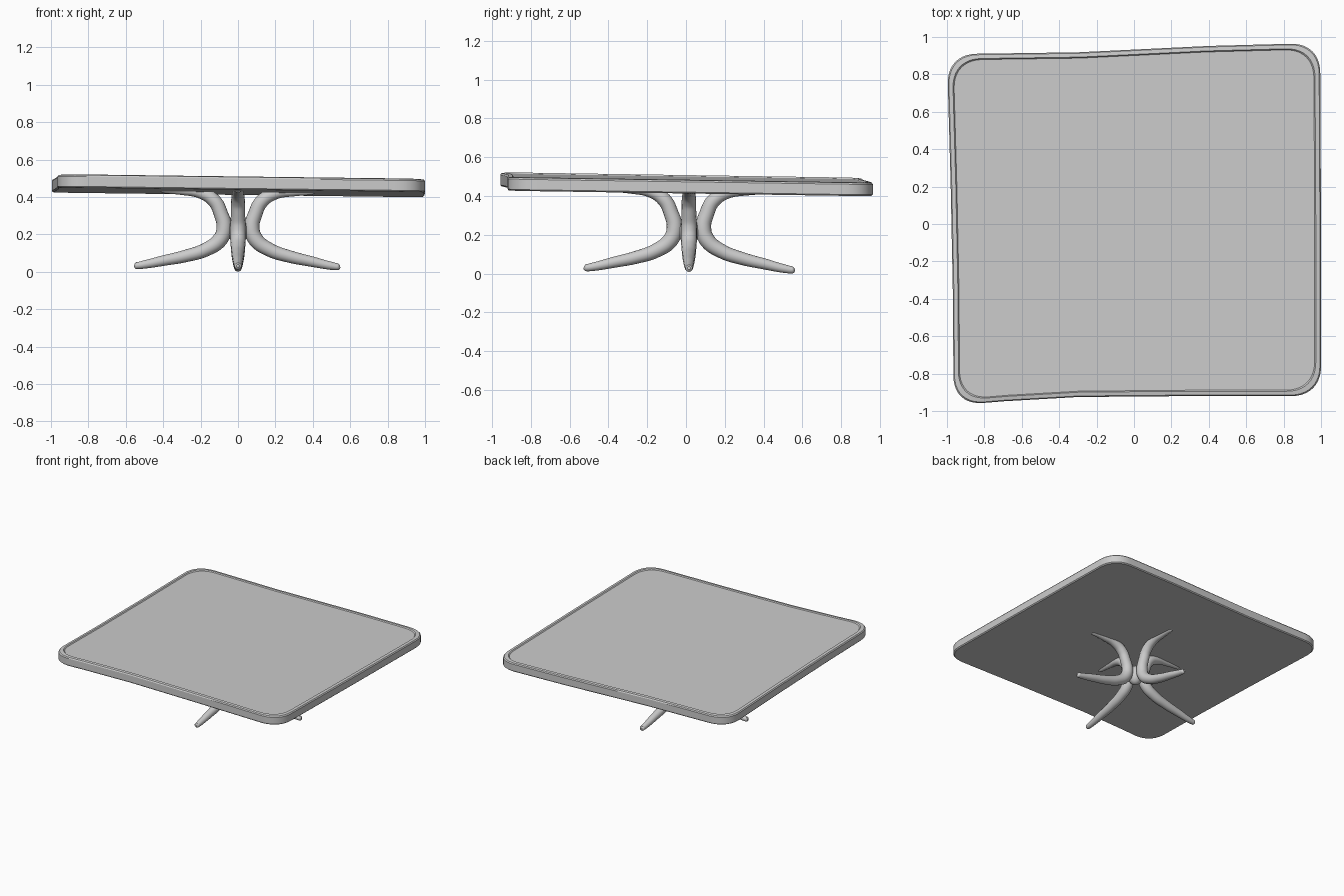
import bpy, bmesh, math
from mathutils import Vector

if "Cube" in bpy.data.objects:
    bpy.data.objects.remove(bpy.data.objects["Cube"])


def link(name, data):
    ob = bpy.data.objects.new(name, data)
    bpy.context.collection.objects.link(ob)
    bpy.ops.object.select_all(action='DESELECT')
    ob.select_set(True)
    bpy.context.view_layer.objects.active = ob
    return ob


def rounded(prev, corner, nxt, r, n=10):
    """Arc-like fillet across one corner of the outline."""
    a = corner + (prev - corner).normalized() * r
    b = corner + (nxt - corner).normalized() * r
    k = 0.13  # blend so the quadratic bows out like a circle
    pts = []
    for i in range(n + 1):
        t = i / n
        q = a.lerp(b, t)
        pts.append(a * (1 - t) ** 2 + corner * 2 * t * (1 - t) + b * t * t
                   - (corner - q) * k * t * (1 - t))
    return pts


# Table top: slightly crooked rounded square, counter-clockwise; corners flagged
outline = [((-0.965, -0.97), 1), ((-0.70, -0.948), 0), ((-0.30, -0.925), 0), ((0.3, -0.92), 0),
           ((1.0, -0.92), 1), ((1.0, 0.0), 0), ((0.995, 0.968), 1), ((0.4, 0.952), 0),
           ((-0.3, 0.918), 0), ((-1.0, 0.908), 1), ((-0.98, 0.2), 0), ((-0.968, -0.4), 0)]
pts = []
for i, (p, is_corner) in enumerate(outline):
    p = Vector(p)
    if is_corner:
        pts += rounded(Vector(outline[i - 1][0]), p,
                       Vector(outline[(i + 1) % len(outline)][0]), 0.16)
    else:
        pts.append(p)

# Rings from underside, up the edge, over the thin lip and into the shallow recess
rings = [(0.993, 0.0), (1.0, 0.007), (1.0, 0.060), (0.994, 0.068), (0.972, 0.071), (0.966, 0.064)]
bm = bmesh.new()
loops = []
for s, h in rings:
    loops.append([bm.verts.new((x * s, y * s, 0.425 - 0.012 * x - 0.015 * y + h)) for x, y in pts])
n = len(pts)
for lo, hi in zip(loops, loops[1:]):
    for i in range(n):
        j = (i + 1) % n
        bm.faces.new((lo[i], lo[j], hi[j], hi[i]))
bm.faces.new(loops[0][::-1])
bm.faces.new(loops[-1])
bmesh.ops.recalc_face_normals(bm, faces=bm.faces)
mesh = bpy.data.meshes.new("table_top")
bm.to_mesh(mesh)
bm.free()
link("table_top", mesh)
bpy.ops.object.shade_smooth_by_angle(angle=math.radians(30))

# Branch-like legs: (distance from centre, height, thickness) from foot to upper arm tip
path = [(0.555, 0.026, 0.008), (0.545, 0.025, 0.018), (0.50, 0.031, 0.022), (0.40, 0.053, 0.028),
        (0.28, 0.080, 0.033), (0.17, 0.117, 0.037), (0.095, 0.172, 0.041), (0.074, 0.235, 0.041),
        (0.092, 0.310, 0.038), (0.127, 0.378, 0.037), (0.20, 0.420, 0.031),
        (0.30, 0.432, 0.025), (0.40, 0.434, 0.018), (0.425, 0.436, 0.006)]


def leg(name, angle, stretch, drop):
    cu = bpy.data.curves.new(name, 'CURVE')
    cu.dimensions = '3D'
    cu.bevel_depth = 1.0
    cu.bevel_resolution = 6
    cu.resolution_u = 6
    cu.use_fill_caps = True
    sp = cu.splines.new('BEZIER')
    sp.bezier_points.add(len(path) - 1)
    for bp, (d, z, r) in zip(sp.bezier_points, path):
        d = d if d < 0.13 else 0.13 + (d - 0.13) * stretch
        x, y = d * math.cos(angle), d * math.sin(angle)
        z += drop * min(d / 0.5, 1) if z < 0.2 else -0.012 * x - 0.015 * y
        bp.co = (x, y + 0.015, z)
        bp.radius = r
        bp.handle_left_type = bp.handle_right_type = 'AUTO'
    link(name, cu)
    bpy.ops.object.convert(target='MESH')
    bpy.ops.object.shade_smooth_by_angle(angle=math.radians(50))


for name, angle, stretch, drop in [("right_leg", 0, 0.98, 0.002), ("back_leg", 90, 0.98, -0.006),
                                   ("left_leg", 180, 1.0, 0.008), ("front_leg", 270, 0.97, 0.005)]:
    leg(name, math.radians(angle), stretch, drop)

# Joint where the four legs meet
bpy.ops.mesh.primitive_uv_sphere_add(segments=24, ring_count=12, radius=1, location=(0, 0.015, 0.22))
hub = bpy.context.object
hub.name = "leg_joint"
hub.scale = (0.055, 0.055, 0.075)
bpy.ops.object.shade_smooth()
